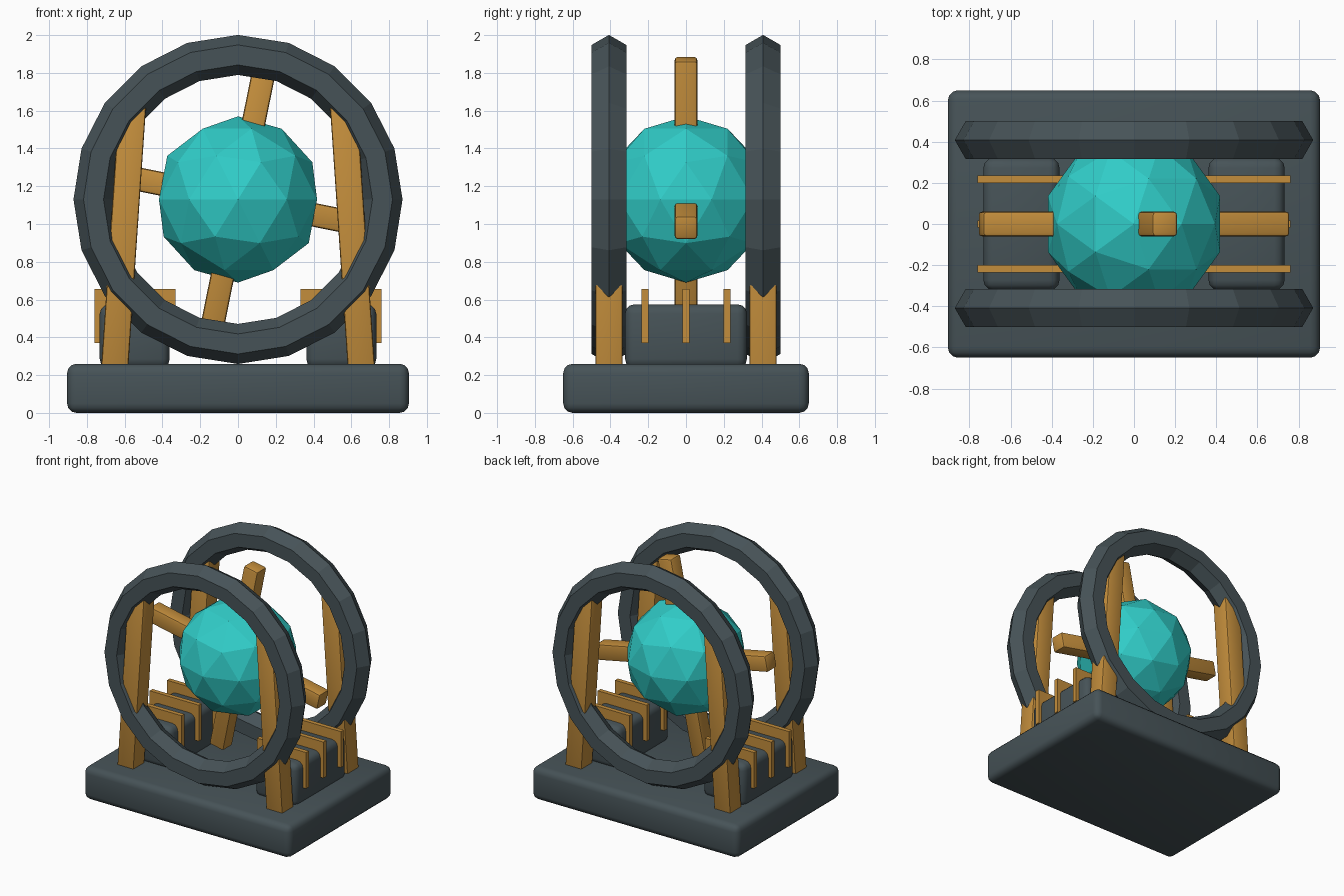
import bpy
import math

cube = bpy.data.objects.get("Cube")
if cube:
    bpy.data.objects.remove(cube, do_unlink=True)


def material(name, color):
    m = bpy.data.materials.new(name)
    m.use_nodes = True
    rgba = (*color, 1.0)
    m.diffuse_color = rgba
    m.node_tree.nodes["Principled BSDF"].inputs["Base Color"].default_value = rgba
    return m


slate = material("dark slate", (0.062, 0.086, 0.096))
copper = material("copper", (0.55, 0.27, 0.045))
teal = material("glowing teal", (0.03, 0.61, 0.58))


def finish(name, mat):
    obj = bpy.context.object
    obj.name = name
    obj.data.materials.append(mat)
    return obj


def box(name, mat, center, size, bevel=0.0, segments=2, tilt=0.0):
    """Box with rounded edges, tilted about the y axis."""
    bpy.ops.mesh.primitive_cube_add(size=1, location=center)
    obj = finish(name, mat)
    obj.scale = size
    bpy.ops.object.transform_apply(location=False, rotation=False, scale=True)
    obj.rotation_euler.y = tilt
    if bevel:
        mod = obj.modifiers.new("Rounded edges", "BEVEL")
        mod.width = bevel
        mod.segments = segments
        bpy.ops.object.modifier_apply(modifier=mod.name)
        bpy.ops.object.shade_smooth_by_angle(angle=math.radians(40))
    return obj


HUB = 1.13  # height of the core and ring centres

# Base slab
box("base", slate, (0, 0, 0.13), (1.81, 1.3, 0.26), 0.05, 3)

# Faceted core
bpy.ops.mesh.primitive_ico_sphere_add(subdivisions=2, radius=0.44, location=(0, 0, HUB))
finish("core", teal)

# Crossed bars through the core
box("upright_bar", copper, (0, 0, HUB), (0.125, 0.12, 1.52), 0.016, tilt=0.2)
box("cross_bar", copper, (0, 0, HUB), (1.52, 0.12, 0.125), 0.016, tilt=0.2)

# Rings and their leaning legs
for end, y in (("front", -0.408), ("back", 0.408)):
    bpy.ops.mesh.primitive_torus_add(
        major_radius=0.765, minor_radius=0.106, major_segments=20, minor_segments=6,
        location=(0, y, HUB), rotation=(math.pi / 2, 0, 0))
    finish(end + "_ring", slate)
    for side, s in (("left", 1), ("right", -1)):
        box(f"{end}_{side}_leg", copper, (s * 0.605, y, 0.94), (0.143, 0.143, 1.4),
            0.012, tilt=-s * 0.068)

# Side housings with cooling fins
for side, s in (("left", 1), ("right", -1)):
    box(side + "_housing", slate, (s * 0.547, 0, 0.405), (0.37, 0.645, 0.34), 0.05, 3)
    for i in range(3):
        box(f"{side}_fin_{i + 1}", copper, (s * 0.545, (i - 1) * 0.217, 0.513),
            (0.43, 0.035, 0.285))
